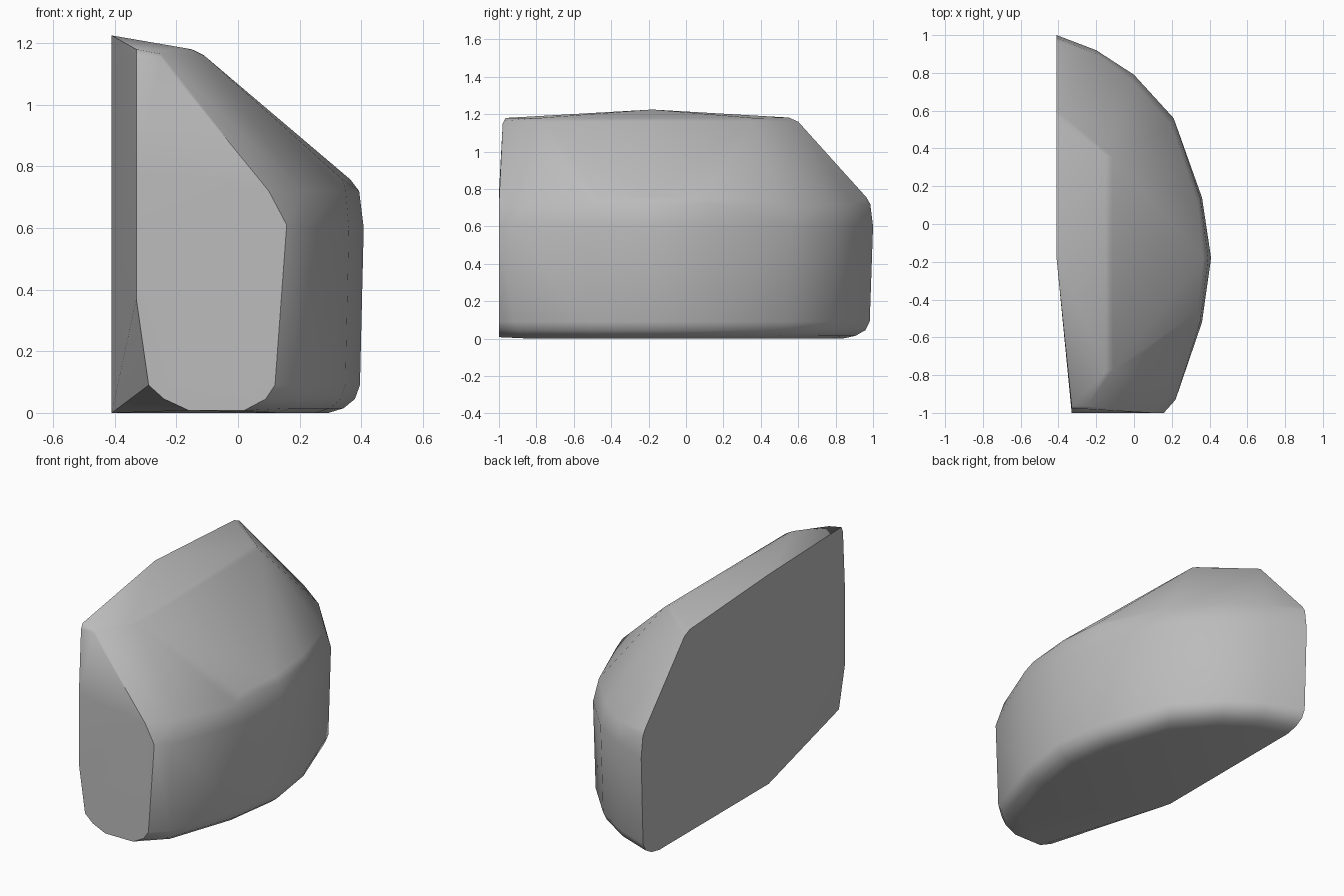
import bpy, bmesh, math

cube = bpy.data.objects.get("Cube")
if cube:
    bpy.data.objects.remove(cube)

# Stone colour
stone = bpy.data.materials.new("stone grey")
stone.use_nodes = True
grey = (0.5, 0.5, 0.5, 1)
stone.diffuse_color = grey
stone.node_tree.nodes["Principled BSDF"].inputs["Base Color"].default_value = grey

FLAT, FRONT, MID = -0.41, -1.0, -0.18

# Rounded plan of the outer side, from the back tip to the front corner
plan = [(FLAT, 1.0), (-0.2, 0.92), (0, 0.79), (0.21, 0.56), (0.36, 0.14),
        (0.408, -0.18), (0.36, -0.52), (0.22, -0.93)]


def ring(z, scale):
    """Plan outline shrunk towards the middle of the flat side."""
    return [(FLAT + (x - FLAT) * scale, MID + (y - MID) * scale, z) for x, y in plan]


points = []
# Base, rounded lower rim and upright wall
for z, scale in ((0, 0.86), (0.015, 0.92), (0.045, 0.965), (0.09, 0.985), (0.6, 1.0)):
    points += ring(z, scale)

# Shoulder under the sloping top
points += [(x, y, 0.72) for x, y in
           ((FLAT, 0.985), (-0.2, 0.9), (-0.01, 0.76), (0.2, 0.52), (0.35, 0.14),
            (0.393, -0.18), (0.35, -0.52), (0.21, -0.87))]
points += [(0.365, -0.18, 0.757), (0.34, 0.1, 0.757), (0.34, -0.46, 0.757), (FLAT, 0.965, 0.755)]

# Crown with its soft edge
points += [(FLAT, MID, 1.225), (FLAT, 0.55, 1.182), (FLAT, 0.6, 1.16),
           (-0.15, 0.36, 1.18), (-0.115, 0.36, 1.163),
           (-0.15, -0.78, 1.18), (-0.11, -0.77, 1.16),
           (-0.33, -0.965, 1.18), (-0.25, -0.965, 1.165)]

# Cut front end
points += [(x, FRONT, z) for x, z in
           ((-0.33, 0.78), (-0.33, 0.37), (-0.29, 0.09), (-0.24, 0.045), (-0.16, 0.008),
            (0.02, 0.008), (0.09, 0.045), (0.12, 0.09), (0.158, 0.61), (0.1, 0.72))]
points += [(-0.33, -0.98, 1.15), (-0.25, -0.98, 1.15), (FLAT, MID, 0)]

# Wrap the stone in one convex skin and merge its flat areas
bm = bmesh.new()
for p in points:
    bm.verts.new(p)
hull = bmesh.ops.convex_hull(bm, input=bm.verts)
spare = {v for v in hull["geom_interior"] + hull["geom_unused"] if isinstance(v, bmesh.types.BMVert)}
bmesh.ops.delete(bm, geom=list(spare), context="VERTS")
bmesh.ops.dissolve_limit(bm, angle_limit=math.radians(1), verts=bm.verts, edges=bm.edges)
bmesh.ops.recalc_face_normals(bm, faces=bm.faces)
mesh = bpy.data.meshes.new("stone")
bm.to_mesh(mesh)
bm.free()
mesh.materials.append(stone)

rock = bpy.data.objects.new("stone", mesh)
bpy.context.collection.objects.link(rock)
bpy.context.view_layer.objects.active = rock
rock.select_set(True)
bpy.ops.object.shade_smooth_by_angle(angle=math.radians(36))
